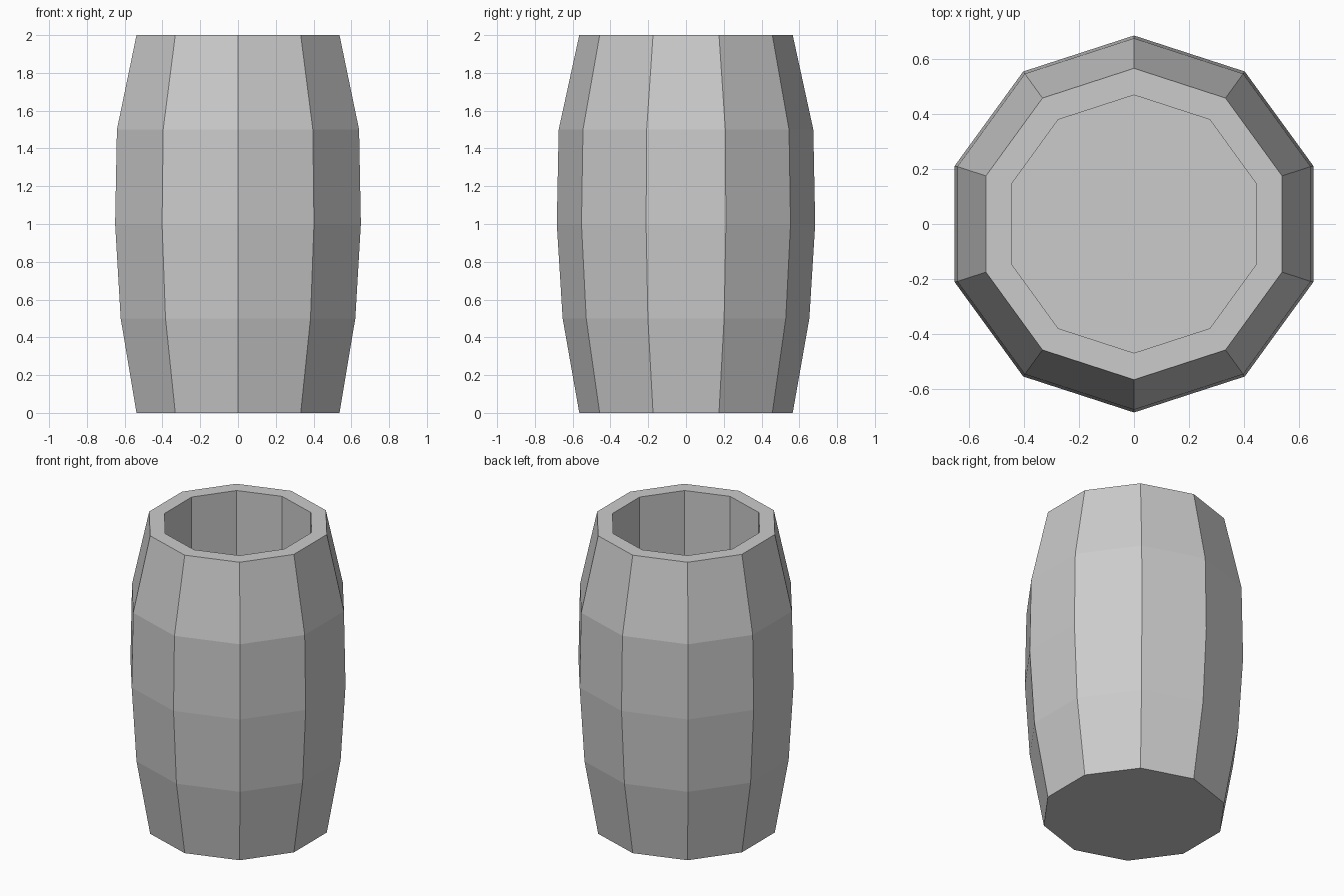
import bpy, bmesh
from math import sin, cos, pi

if "Cube" in bpy.data.objects:
    bpy.data.objects.remove(bpy.data.objects["Cube"])

SIDES = 10
# (radius, height): outer staves from bottom to rim, then straight inner wall to floor
PROFILE = [(0.565, 0), (0.653, 0.5), (0.684, 1.0), (0.674, 1.5), (0.565, 2.0),
           (0.468, 2.0), (0.468, 0.12)]

bm = bmesh.new()


def ring(r, z):
    return [bm.verts.new((r * cos(pi / 2 + 2 * pi * i / SIDES),
                          r * sin(pi / 2 + 2 * pi * i / SIDES), z)) for i in range(SIDES)]


# Barrel shell
rings = [ring(r, z) for r, z in PROFILE]
for a, b in zip(rings, rings[1:]):
    for i in range(SIDES):
        j = (i + 1) % SIDES
        bm.faces.new((a[i], a[j], b[j], b[i]))

# Underside and inner floor
bm.faces.new(rings[0][::-1])
bm.faces.new(rings[-1])
bmesh.ops.recalc_face_normals(bm, faces=bm.faces[:])

mesh = bpy.data.meshes.new("barrel")
bm.to_mesh(mesh)
bm.free()
bpy.context.collection.objects.link(bpy.data.objects.new("barrel", mesh))
